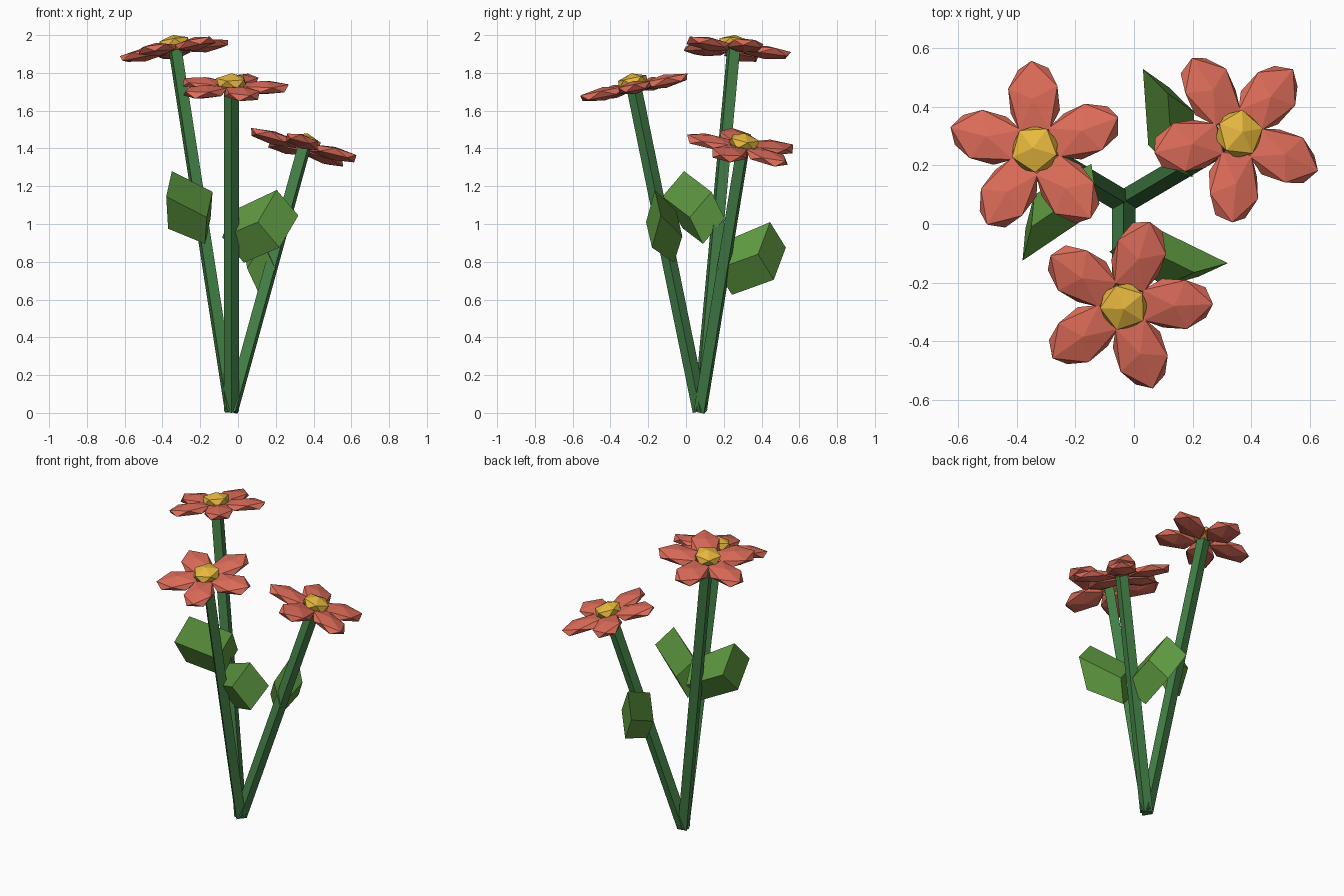
import bpy, bmesh, math
from mathutils import Vector, Matrix

if "Cube" in bpy.data.objects:
    bpy.data.objects.remove(bpy.data.objects["Cube"])


def material(name, color):
    m = bpy.data.materials.new(name)
    m.diffuse_color = (*color, 1)
    m.use_nodes = True
    m.node_tree.nodes["Principled BSDF"].inputs["Base Color"].default_value = m.diffuse_color
    return m


STEM = material("stem_green", (0.055, 0.21, 0.06))
LEAF = material("leaf_green", (0.11, 0.31, 0.05))
PETAL = material("petal_red", (0.72, 0.15, 0.10))
DISC = material("disc_yellow", (0.80, 0.48, 0.05))


def finish(name, bm, mat):
    bmesh.ops.recalc_face_normals(bm, faces=bm.faces)
    me = bpy.data.meshes.new(name)
    bm.to_mesh(me)
    bm.free()
    me.materials.append(mat)
    ob = bpy.data.objects.new(name, me)
    bpy.context.collection.objects.link(ob)
    return ob


def spin(azimuth):
    return Matrix.Rotation(azimuth, 4, 'Z')


def scale(x, y, z):
    return Matrix.Diagonal((x, y, z, 1))


BASE = Vector((-0.035, 0.075, 0.008))


# Four-sided straight stem, one edge facing the lean direction
def stem(name, top):
    d = top - BASE
    frame = Vector((0, 0, 1)).rotation_difference(d).to_matrix().to_4x4()
    bm = bmesh.new()
    bmesh.ops.create_cone(bm, cap_ends=True, segments=4, radius1=0.04, radius2=0.04,
                          depth=d.length,
                          matrix=Matrix.Translation((BASE + top) / 2) @ frame
                          @ spin(math.atan2(d.y, d.x)))
    finish(name, bm, STEM)
    return Matrix.Translation(top) @ frame


# Five faceted petals and a domed centre, square to the stem
def flower(tag, head, turn):
    bm = bmesh.new()
    for i in range(5):
        az = math.radians(turn + 72 * i)
        bmesh.ops.create_icosphere(
            bm, subdivisions=1, radius=1,
            matrix=head @ spin(az) @ Matrix.Translation((0.173, 0, 0)) @ scale(0.147, 0.1, 0.036))
    finish("petals_" + tag, bm, PETAL)
    bm = bmesh.new()
    bmesh.ops.create_icosphere(
        bm, subdivisions=1, radius=1,
        matrix=head @ Matrix.Translation((0, 0, 0.03)) @ spin(math.radians(turn + 36))
        @ scale(0.09, 0.09, 0.047))
    finish("flower_centre_" + tag, bm, DISC)


# Slanted blocky leaf hanging from its top corner, same shape on each stem
U = Vector((-0.215, -0.145, 0.11))
W = Vector((0.03, 0.115, 0.135))
V_TIP = Vector((0.01, 0.11, -0.17))
V_ROOT = Vector((-0.01, 0.07, -0.14))


def leaf(tag, corner, turn):
    bm = bmesh.new()
    bmesh.ops.create_cube(bm, size=1)
    rot = spin(math.radians(turn))
    for v in bm.verts:
        a, b, c = v.co.x + 0.5, v.co.y + 0.5, v.co.z + 0.5
        local = -a * U - b * W + c * V_TIP.lerp(V_ROOT, a)
        v.co = Vector(corner) + rot @ local
    finish("leaf_" + tag, bm, LEAF)


# tag, stem top, petal turn, leaf corner, leaf turn
PLANTS = [
    ("left", (-0.333, 0.252, 1.925), 21, (-0.35, -0.01, 1.28), 0),
    ("front", (-0.035, -0.275, 1.722), 1, (0.205, -0.165, 1.18), 120),
    ("right", (0.35, 0.302, 1.405), 49, (0.115, 0.445, 1.01), -120),
]
for tag, top, turn, corner, leaf_turn in PLANTS:
    head = stem("stem_" + tag, Vector(top))
    flower(tag, head, turn)
    leaf(tag, corner, leaf_turn)
